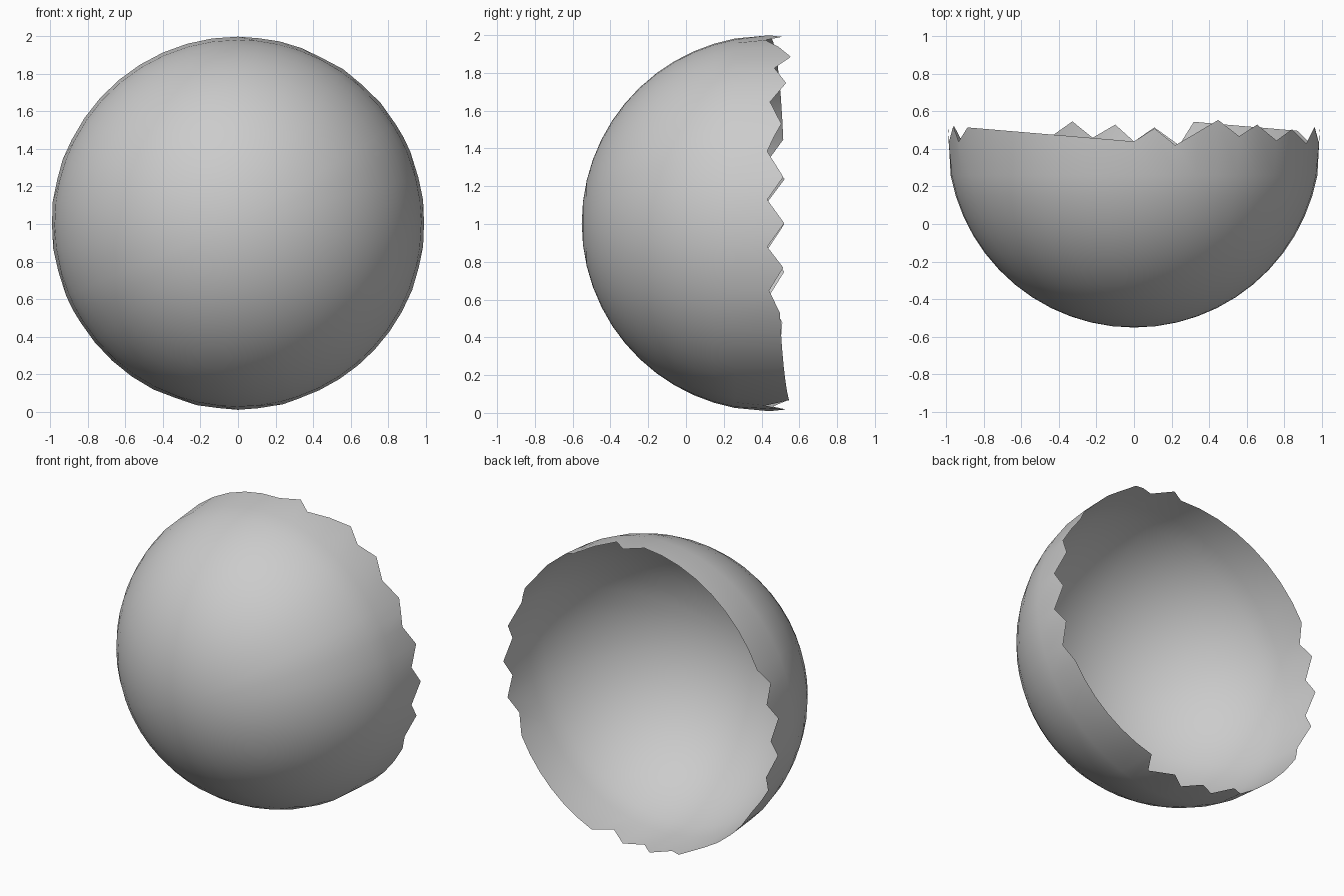
import bpy, bmesh
from math import sin, cos, pi, radians, ceil, sqrt

if "Cube" in bpy.data.objects:
    bpy.data.objects.remove(bpy.data.objects["Cube"])

R, CY, CZ = 0.995, 0.443, 1.004   # sphere radius and centre

# Broken rim: (angle round the y axis in degrees, y of the edge)
rim = [(0, .52), (7.2, .43), (14.3, .515), (22.5, .43), (32, .505), (40.2, .445),
       (48.5, .53), (55.7, .468), (63, .555), (77.2, .42), (83.7, .51), (90, .44),
       (153.5, .515), (160, .44), (166.4, .522), (173.4, .433), (180.3, .52),
       (187.8, .435), (195, .52), (202.8, .44), (212, .51), (243, .46),
       (250.6, .547), (257.2, .46), (264.2, .53), (270, .44), (276.3, .515),
       (284, .42), (288.8, .545), (331.5, .497), (339, .44), (346.3, .515),
       (352.8, .43), (360, .52)]

# Long clean breaks run straight in the top view, so interpolate them along x
columns = []
for (a0, y0), (a1, y1) in zip(rim, rim[1:]):
    n = ceil((a1 - a0) / 8.5)
    c0, c1 = cos(radians(a0)), cos(radians(a1))
    for i in range(n):
        a = radians(a0 + (a1 - a0) * i / n)
        t = (cos(a) - c0) / (c1 - c0) if n > 1 else 0
        columns.append((a, y0 + (y1 - y0) * t))

# Bowl of rings from the front pole, finished by the jagged rim ring
bm = bmesh.new()
pole = bm.verts.new((0, CY - R, CZ))
RINGS = 13


def ring_vert(angle, dy):
    r = sqrt(R * R - dy * dy)
    return bm.verts.new((r * cos(angle), CY + dy, CZ + r * sin(angle)))


rings = [[ring_vert(a, -R * cos(k * radians(86) / RINGS)) for a, _ in columns]
         for k in range(1, RINGS)]
rings.append([ring_vert(a, y - CY) for a, y in columns])
count = len(columns)
for i in range(count):
    j = (i + 1) % count
    bm.faces.new((pole, rings[0][i], rings[0][j]))
    for a, b in zip(rings, rings[1:]):
        bm.faces.new((a[i], b[i], b[j], a[j]))
bmesh.ops.recalc_face_normals(bm, faces=bm.faces)
bm.faces.ensure_lookup_table()
if bm.faces[0].normal.y > 0:
    bmesh.ops.reverse_faces(bm, faces=bm.faces)
for f in bm.faces:
    f.smooth = True

mesh = bpy.data.meshes.new("broken_eggshell_half")
bm.to_mesh(mesh)
bm.free()
shell = bpy.data.objects.new("broken_eggshell_half", mesh)
bpy.context.collection.objects.link(shell)
